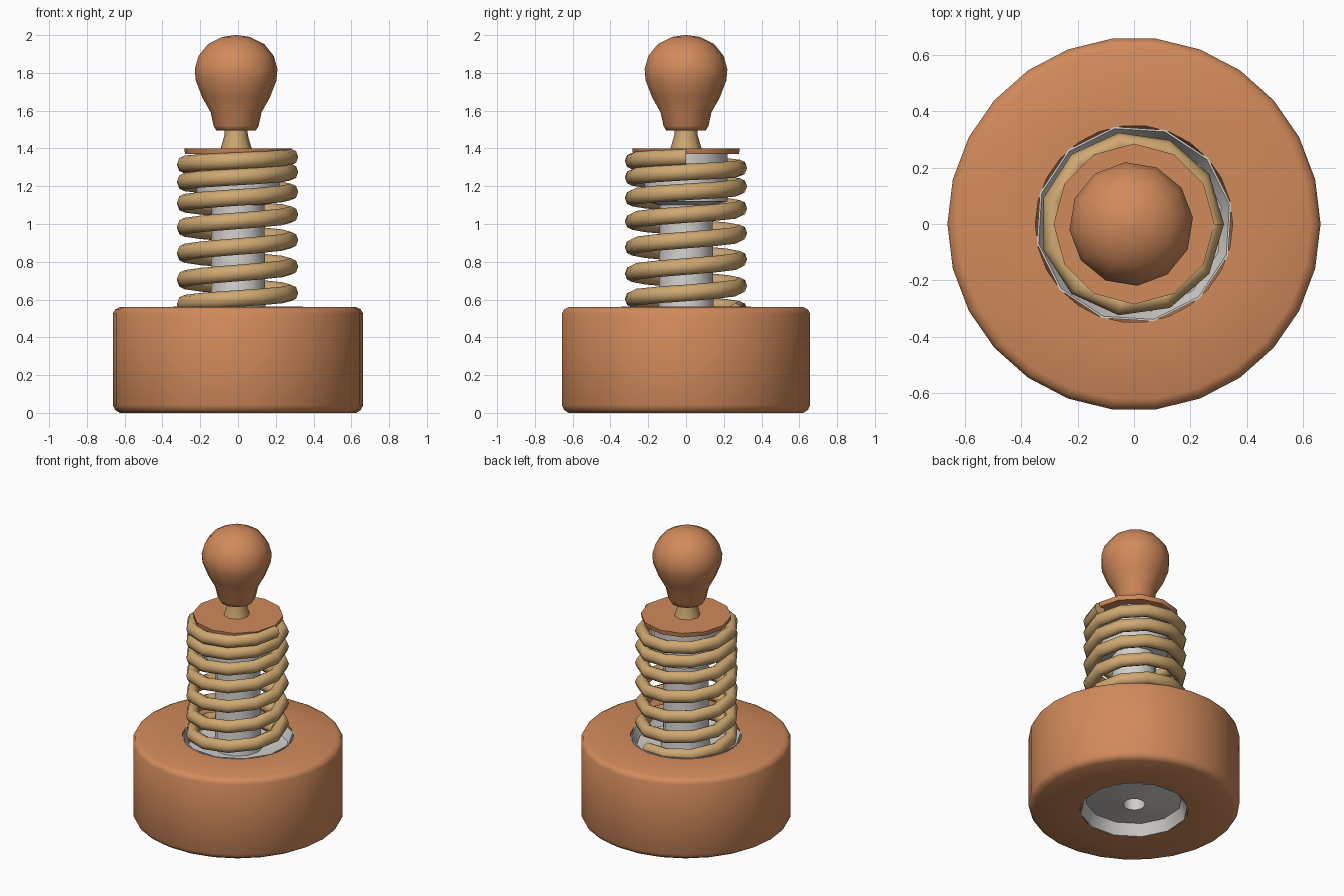
import bpy, bmesh, math

if "Cube" in bpy.data.objects:
    bpy.data.objects.remove(bpy.data.objects["Cube"])


def material(name, color):
    m = bpy.data.materials.new(name)
    m.diffuse_color = (*color, 1)
    m.use_nodes = True
    m.node_tree.nodes["Principled BSDF"].inputs["Base Color"].default_value = m.diffuse_color
    return m


ORANGE = material("terracotta orange", (0.64, 0.255, 0.105))
TAN = material("brass tan", (0.62, 0.39, 0.165))
GREY = material("light grey", (0.64, 0.62, 0.60))


def finish(bm, name, mat, angle=40):
    bmesh.ops.recalc_face_normals(bm, faces=bm.faces)
    me = bpy.data.meshes.new(name)
    bm.to_mesh(me)
    bm.free()
    me.materials.append(mat)
    ob = bpy.data.objects.new(name, me)
    bpy.context.collection.objects.link(ob)
    bpy.ops.object.select_all(action='DESELECT')
    ob.select_set(True)
    bpy.context.view_layer.objects.active = ob
    bpy.ops.object.shade_smooth_by_angle(angle=math.radians(angle))
    return ob


def skin(bm, rings, loop=False):
    """Join neighbouring rings of vertices with quads."""
    count = len(rings) if loop else len(rings) - 1
    for i in range(count):
        a, b = rings[i], rings[(i + 1) % len(rings)]
        n = len(a)
        for j in range(n):
            k = (j + 1) % n
            bm.faces.new((a[j], a[k], b[k], b[j]))


def lathe(name, profile, sides, mat, loop=False, x=0, phase=0, angle=40):
    """Turn an (r, z) profile round z; open profiles get end caps."""
    bm = bmesh.new()
    rings = []
    for r, z in profile:
        ring = []
        for j in range(sides):
            a = 2 * math.pi * j / sides + phase
            ring.append(bm.verts.new((x + r * math.cos(a), r * math.sin(a), z)))
        rings.append(ring)
    skin(bm, rings, loop)
    if not loop:
        bm.faces.new(rings[0])
        bm.faces.new(rings[-1])
    return finish(bm, name, mat, angle)


# heavy round base with a bore through the middle
lathe("base", [(0.34, 0.0), (0.625, 0.0), (0.65, 0.015), (0.662, 0.04),
               (0.662, 0.525), (0.65, 0.548), (0.625, 0.56), (0.35, 0.56)],
      26, ORANGE, loop=True, angle=50)

# grey liner in the bore: shallow cup above, shallow cup with a socket below
lathe("bore_liner", [(0.07, 0.18), (0.07, 0.04), (0.305, 0.075), (0.338, -0.0),
                     (0.345, 0.0), (0.352, 0.562), (0.345, 0.562),
                     (0.315, 0.50), (0.16, 0.49)],
      12, GREY, phase=0.2, angle=35)

# central rod with a wider guide near its top
lathe("rod", [(0.16, 0.48), (0.145, 0.56), (0.14, 1.1), (0.22, 1.12),
              (0.22, 1.37)], 12, GREY, angle=35)


# coil spring: pitch tightens towards the top
def spring():
    heights = [0.515, 0.635, 0.775, 0.915, 1.05, 1.17, 1.275, 1.355]
    per_turn, tube = 11, 8
    bm = bmesh.new()
    rings = []
    for i in range(2, (len(heights) - 1) * per_turn + 1):
        k = min(i // per_turn, len(heights) - 2)
        f = i / per_turn - k
        z = heights[k] + f * (heights[k + 1] - heights[k])
        a = 2 * math.pi * i / per_turn
        ring = []
        for j in range(tube):
            t = 2 * math.pi * j / tube
            r = 0.287 + 0.04 * math.cos(t)
            ring.append(bm.verts.new((r * math.cos(a) - 0.008, r * math.sin(a),
                                      z + 0.044 * math.sin(t))))
        rings.append(ring)
    skin(bm, rings)
    bm.faces.new(rings[0])
    bm.faces.new(rings[-1])
    finish(bm, "spring", TAN, 60)


spring()

# cap on the spring, neck and rounded knob
lathe("spring_cap", [(0.28, 1.37), (0.285, 1.4)], 12, ORANGE)
lathe("neck", [(0.085, 1.39), (0.062, 1.47), (0.06, 1.52)], 8, TAN, x=-0.01, angle=60)
lathe("knob", [(0.105, 1.495), (0.12, 1.52), (0.135, 1.59), (0.18, 1.67),
               (0.215, 1.76), (0.22, 1.82), (0.2, 1.89), (0.15, 1.952),
               (0.075, 1.99), (0.005, 2.0)],
      12, ORANGE, x=-0.01, phase=0.1, angle=60)
